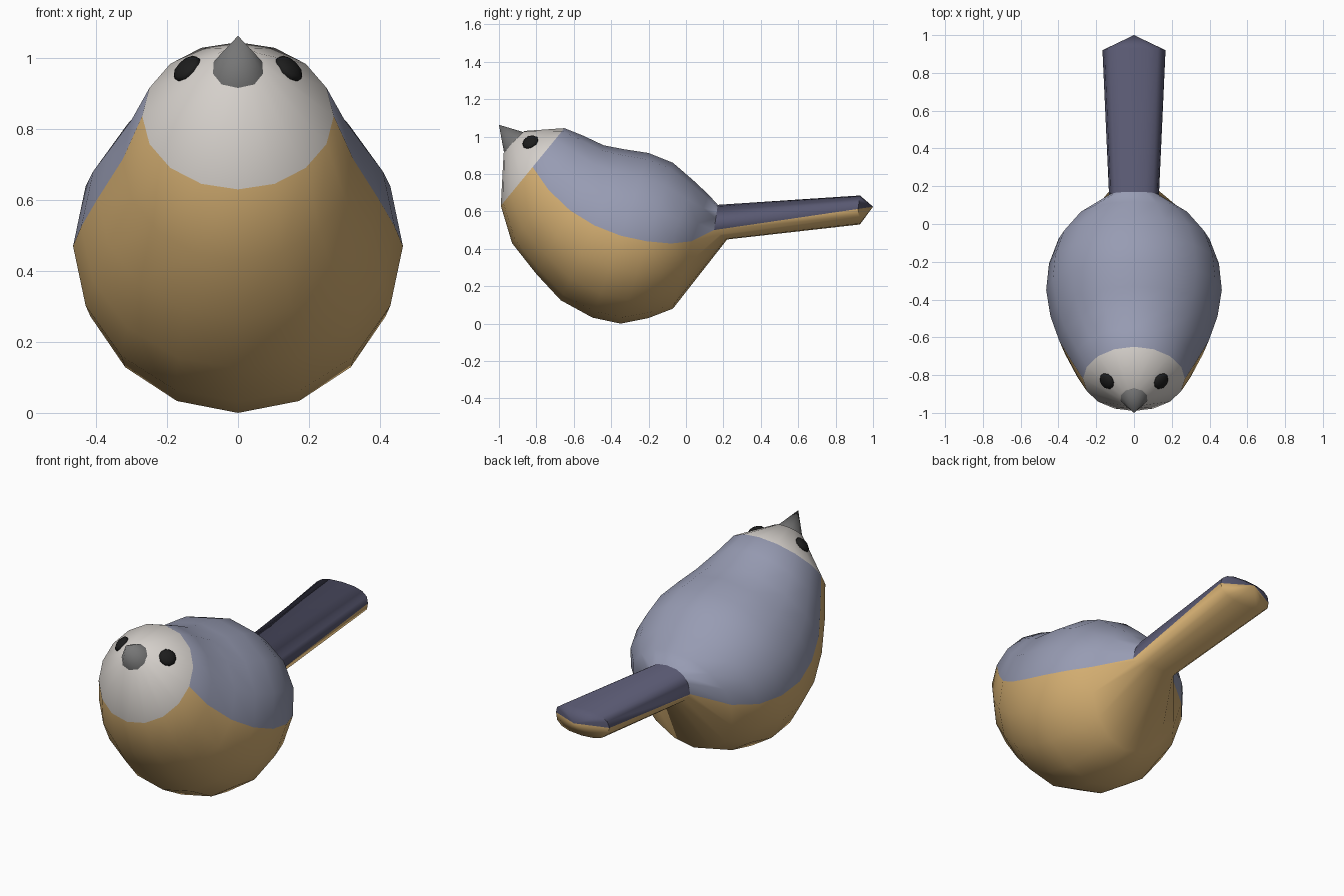
import bpy, bmesh, math
from mathutils import Vector

if "Cube" in bpy.data.objects:
    bpy.data.objects.remove(bpy.data.objects["Cube"])


def mat(name, rgb):
    m = bpy.data.materials.new(name)
    m.diffuse_color = (*rgb, 1)
    m.use_nodes = True
    m.node_tree.nodes["Principled BSDF"].inputs["Base Color"].default_value = m.diffuse_color
    return m


BLUE = mat("blue grey back", (0.31, 0.33, 0.45))
TAN = mat("tan belly", (0.65, 0.42, 0.165))
WHITE = mat("pale face", (0.67, 0.635, 0.60))
SLATE = mat("slate tail", (0.098, 0.098, 0.165))
GREY = mat("grey beak", (0.18, 0.18, 0.18))
BLACK = mat("black eye", (0.012, 0.012, 0.012))


def finish(bm, name, mats, angle=60):
    bmesh.ops.recalc_face_normals(bm, faces=bm.faces)
    me = bpy.data.meshes.new(name)
    bm.to_mesh(me)
    bm.free()
    ob = bpy.data.objects.new(name, me)
    bpy.context.collection.objects.link(ob)
    for m in mats:
        me.materials.append(m)
    bpy.ops.object.select_all(action='DESELECT')
    ob.select_set(True)
    bpy.context.view_layer.objects.active = ob
    bpy.ops.object.shade_smooth_by_angle(angle=math.radians(angle))
    return ob


# Body and tail: tilted oval rings, each (top, middle, bottom) as (y, z) plus half width
SIDES = 16
rings = [
    ((-0.865, 1.03), (-0.92, 0.975), (-0.975, 0.91), 0.08),
    ((-0.65, 1.045), (-0.82, 0.837), (-0.99, 0.63), 0.27),
    ((-0.55, 1.005), (-0.735, 0.715), (-0.93, 0.43), 0.325),
    ((-0.44, 0.953), (-0.62, 0.605), (-0.80, 0.265), 0.395),
    ((-0.33, 0.932), (-0.49, 0.525), (-0.67, 0.125), 0.442),
    ((-0.20, 0.912), (-0.35, 0.47), (-0.50, 0.032), 0.465),
    ((-0.07, 0.86), (-0.21, 0.44), (-0.35, 0.0), 0.45),
    ((0.04, 0.765), (-0.08, 0.428), (-0.20, 0.03), 0.40),
    ((0.12, 0.69), (0.03, 0.44), (-0.07, 0.08), 0.305),
    ((0.17, 0.635), (0.15, 0.50), (0.22, 0.45), 0.132),   # tail root
    ((0.93, 0.685), (0.92, 0.613), (0.93, 0.53), 0.167),  # tail end
]
TAIL = 9


def soft(v, p):
    return 0.0 if abs(v) < 1e-6 else math.copysign(abs(v) ** p, v)


bm = bmesh.new()
loops = []
for k, (top, mid, bot, w) in enumerate(rings):
    p = 0.8 if k >= TAIL else 1.0
    loop = []
    for j in range(SIDES):
        a = 2 * math.pi * j / SIDES
        c, s = soft(math.cos(a), p), soft(math.sin(a), p)
        end = top if c >= 0 else bot
        loop.append(bm.verts.new((w * s,
                                  mid[0] + abs(c) * (end[0] - mid[0]),
                                  mid[1] + abs(c) * (end[1] - mid[1]))))
    loops.append(loop)
nose = bm.verts.new((0, -0.925, 0.975))
tip = bm.verts.new((0, 1.0, 0.625))
for j in range(SIDES):
    n = (j + 1) % SIDES
    upper = j < SIDES // 4 or j >= 3 * SIDES // 4
    for k in range(len(loops) - 1):
        f = bm.faces.new((loops[k][j], loops[k][n], loops[k + 1][n], loops[k + 1][j]))
        if k == 0:
            f.material_index = 2
        elif upper:
            f.material_index = 3 if k >= TAIL else 0
        else:
            f.material_index = 1
    bm.faces.new((nose, loops[0][n], loops[0][j])).material_index = 2
    bm.faces.new((tip, loops[-1][j], loops[-1][n])).material_index = 3 if upper else 1
finish(bm, "body_and_tail", [BLUE, TAN, WHITE, SLATE])

# Beak: short cone pointing forward and up from the face
bm = bmesh.new()
base, point = Vector((0, -0.915, 0.968)), Vector((0, -1.0, 1.063))
axis = point - base
length = axis.length
bmesh.ops.create_cone(bm, cap_ends=True, segments=10, radius1=0.078, radius2=0,
                      depth=length)
rot = axis.to_track_quat('Z', 'Y').to_matrix()
bmesh.ops.rotate(bm, verts=bm.verts, matrix=rot)
bmesh.ops.translate(bm, verts=bm.verts, vec=(base + point) / 2)
finish(bm, "beak", [GREY])

# Eyes: flattened beads lying on the face
for side, name in ((-1, "left_eye"), (1, "right_eye")):
    bm = bmesh.new()
    bmesh.ops.create_uvsphere(bm, u_segments=10, v_segments=6, radius=1)
    bmesh.ops.scale(bm, verts=bm.verts, vec=(0.046, 0.046, 0.022))
    rot = Vector((0.6 * side, -0.42, 0.66)).to_track_quat('Z', 'Y').to_matrix()
    bmesh.ops.rotate(bm, verts=bm.verts, matrix=rot)
    bmesh.ops.translate(bm, verts=bm.verts, vec=(0.143 * side, -0.832, 0.97))
    finish(bm, name, [BLACK])
